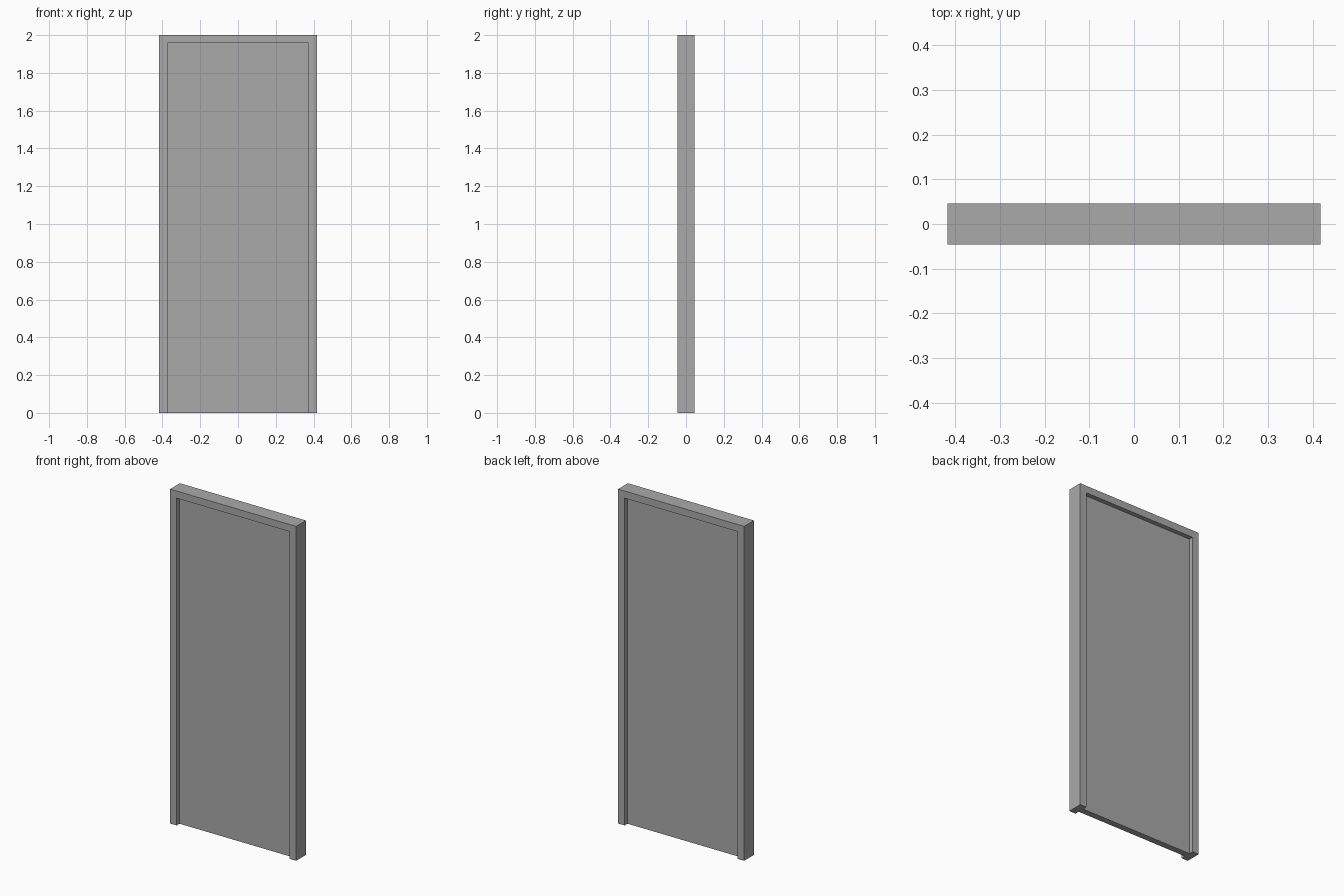
import bpy
import bmesh

cube = bpy.data.objects.get("Cube")
if cube:
    bpy.data.objects.remove(cube, do_unlink=True)

HALF_WIDTH, HEIGHT, HALF_DEPTH = 0.417, 2.0, 0.046
BORDER = 0.043
PANEL_HALF_DEPTH = 0.019
INNER = HALF_WIDTH - BORDER
TOP = HEIGHT - BORDER

grey = bpy.data.materials.new("plain grey")
grey.use_nodes = True
grey.diffuse_color = (0.4, 0.4, 0.4, 1)
grey.node_tree.nodes["Principled BSDF"].inputs["Base Color"].default_value = (0.4, 0.4, 0.4, 1)


def extruded(name, outline, half_depth):
    """Extrude an x-z outline evenly to both sides of y = 0."""
    bm = bmesh.new()
    face = bm.faces.new([bm.verts.new((x, -half_depth, z)) for x, z in outline])
    result = bmesh.ops.extrude_face_region(bm, geom=[face])
    moved = [v for v in result["geom"] if isinstance(v, bmesh.types.BMVert)]
    bmesh.ops.translate(bm, verts=moved, vec=(0, 2 * half_depth, 0))
    bmesh.ops.recalc_face_normals(bm, faces=bm.faces)
    mesh = bpy.data.meshes.new(name)
    bm.to_mesh(mesh)
    bm.free()
    mesh.materials.append(grey)
    obj = bpy.data.objects.new(name, mesh)
    bpy.context.collection.objects.link(obj)
    return obj


# Door frame: two jambs and a head in one arch-shaped outline
half = [(INNER, TOP), (INNER, 0), (HALF_WIDTH, 0), (HALF_WIDTH, HEIGHT)]
extruded("door_frame", half + [(-x, z) for x, z in reversed(half)], HALF_DEPTH)

# Door leaf, recessed on both sides
extruded("door_panel", [(-INNER, 0), (INNER, 0), (INNER, TOP), (-INNER, TOP)], PANEL_HALF_DEPTH)
